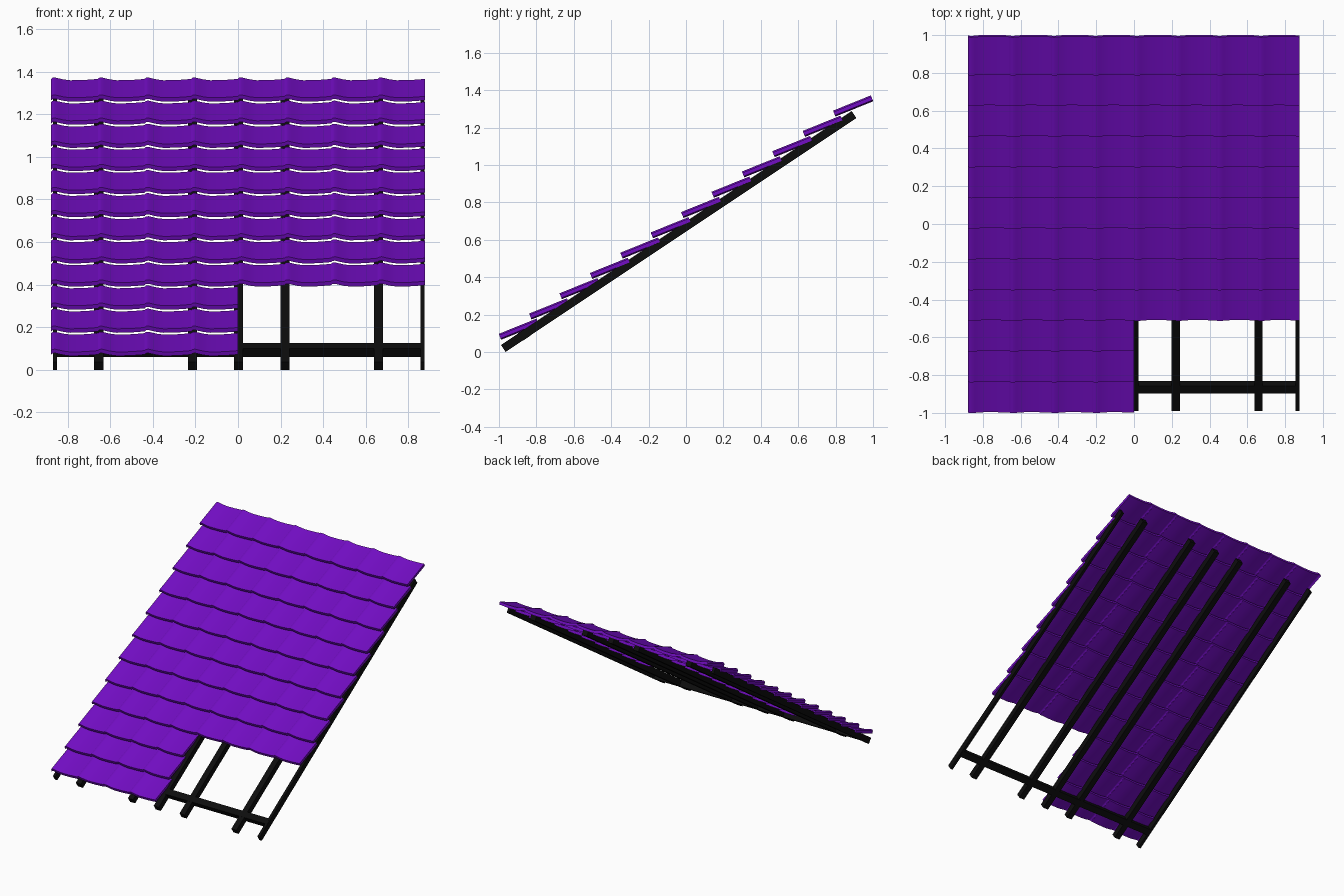
import bpy, bmesh, math
from mathutils import Vector

if "Cube" in bpy.data.objects:
    bpy.data.objects.remove(bpy.data.objects["Cube"])

PITCH = math.atan(0.667)      # roof slope
TILT = math.radians(22)       # slope of a single tile
COL, ROW_Y, ROW_Z = 0.219, 0.1625, 0.1085


def material(name, rgb):
    m = bpy.data.materials.new(name)
    m.diffuse_color = (*rgb, 1)
    m.use_nodes = True
    m.node_tree.nodes["Principled BSDF"].inputs["Base Color"].default_value = m.diffuse_color
    return m


purple = material("purple_clay", (0.17, 0.004, 0.55))
black = material("black_wood", (0.004, 0.004, 0.004))


def beam(name, size, loc):
    bpy.ops.mesh.primitive_cube_add(size=1, location=loc, rotation=(PITCH, 0, 0))
    ob = bpy.context.object
    ob.name = name
    ob.scale = size
    ob.data.materials.append(black)
    return ob


# Rafters, narrow at both gables
y0, y1, z0 = -0.977, 0.898, 0.019
length = (y1 - y0) / math.cos(PITCH)
mid_y = (y0 + y1) / 2
mid_z = z0 + (mid_y - y0) * 0.667
for x, w in [(-0.859, 0.02), (-0.654, 0.043), (-0.214, 0.043), (0.003, 0.043),
             (0.221, 0.043), (0.659, 0.043), (0.866, 0.02)]:
    beam("rafter", (w, length, 0.045), (x, mid_y, mid_z))

# Cross batten near the eave
beam("eave_batten", (1.735, 0.047, 0.047), (0.003, -0.865, z0 + 0.112 * 0.667))


# Interlocking tile: shallow roll on the left, pan, lifted right edge
PROFILE = [(0.0, 0.006), (0.008, 0.013), (0.02, 0.014), (0.035, 0.010), (0.06, 0.004),
           (0.09, 0.0), (0.15, 0.001), (0.19, 0.004), (0.222, 0.007)]


def tile_mesh():
    bm = bmesh.new()
    thick, run = 0.02, 0.218
    outline = PROFILE + [(x, h - thick) for x, h in reversed(PROFILE)]
    vs = [bm.verts.new((x, 0, h)) for x, h in outline]
    n = len(PROFILE)
    caps = [bm.faces.new((vs[i], vs[i + 1], vs[-2 - i], vs[-1 - i])) for i in range(n - 1)]
    ext = bmesh.ops.extrude_face_region(bm, geom=caps, use_keep_orig=True)
    moved = [v for v in ext["geom"] if isinstance(v, bmesh.types.BMVert)]
    bmesh.ops.translate(bm, verts=moved, vec=(0, run, 0))
    for v in bm.verts:
        y, z = v.co.y, v.co.z
        v.co.y = y * math.cos(TILT) - z * math.sin(TILT)
        v.co.z = y * math.sin(TILT) + z * math.cos(TILT)
    bmesh.ops.recalc_face_normals(bm, faces=bm.faces)
    me = bpy.data.meshes.new("tile")
    bm.to_mesh(me)
    bm.free()
    me.materials.append(purple)
    return me


def tile_field(name, row, rows, cols):
    ob = bpy.data.objects.new(name, tile_mesh())
    bpy.context.collection.objects.link(ob)
    ob.location = (-0.878, -0.996 + row * ROW_Y, 0.084 + row * ROW_Z)
    bpy.context.view_layer.objects.active = ob
    bpy.ops.object.select_all(action='DESELECT')
    ob.select_set(True)
    bpy.ops.object.shade_smooth_by_angle(angle=math.radians(40))
    for label, count, step in [("columns", cols, (COL, 0, 0)),
                               ("rows", rows, (0, ROW_Y, ROW_Z))]:
        a = ob.modifiers.new(label, 'ARRAY')
        a.count = count
        a.use_relative_offset = False
        a.use_constant_offset = True
        a.constant_offset_displace = step


# Three half-width courses at the eave, nine full courses above
tile_field("eave_tiles", 0, 3, 4)
tile_field("roof_tiles", 3, 9, 8)
